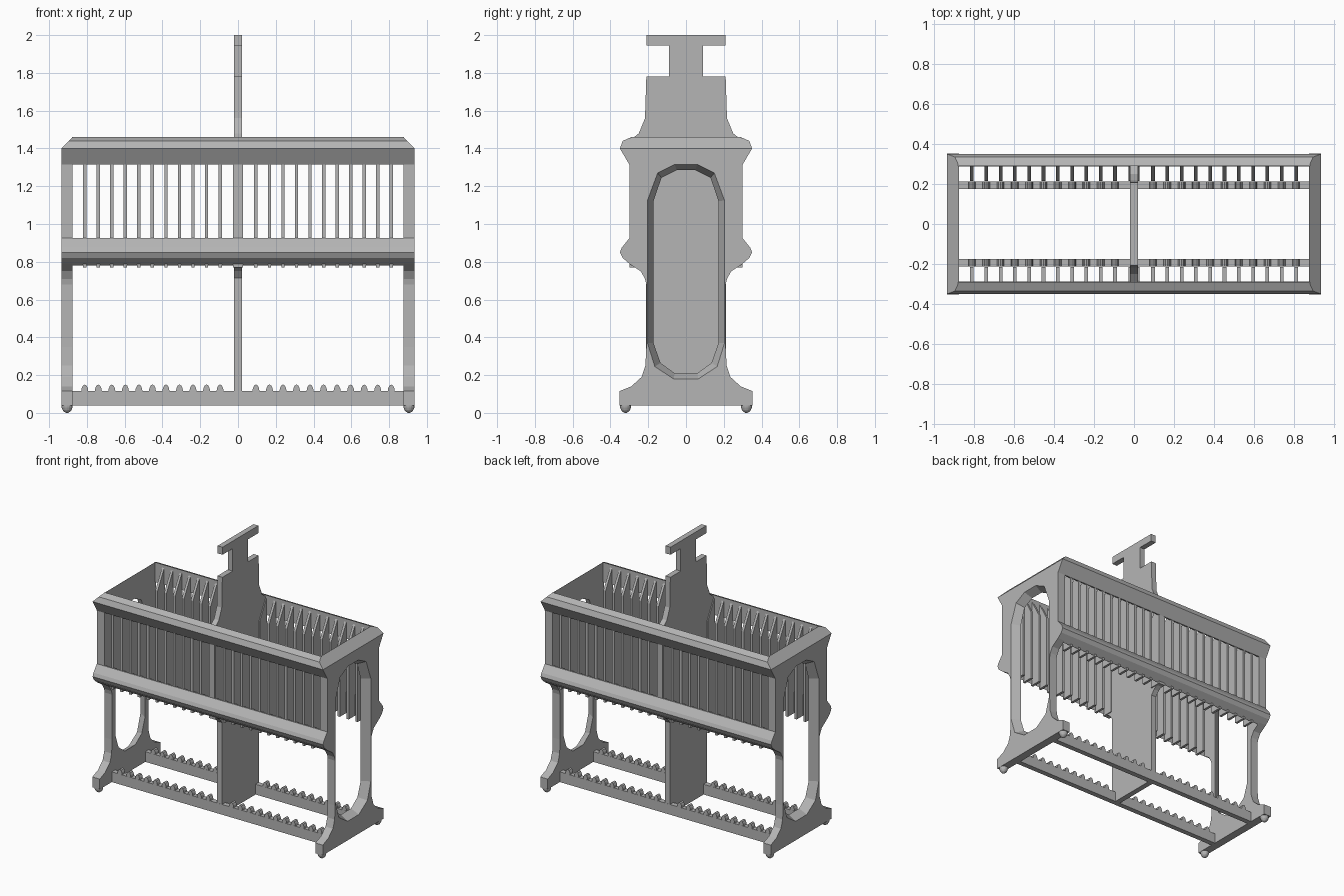
import bpy, bmesh, math

cube = bpy.data.objects.get("Cube")
if cube:
    bpy.data.objects.remove(cube, do_unlink=True)

grey = bpy.data.materials.new("plain_grey")
grey.use_nodes = True
grey.diffuse_color = (0.46, 0.46, 0.46, 1)
grey.node_tree.nodes["Principled BSDF"].inputs["Base Color"].default_value = grey.diffuse_color


def finish(name, bm):
    bmesh.ops.recalc_face_normals(bm, faces=bm.faces)
    mesh = bpy.data.meshes.new(name)
    bm.to_mesh(mesh)
    bm.free()
    mesh.materials.append(grey)
    obj = bpy.data.objects.new(name, mesh)
    bpy.context.collection.objects.link(obj)
    return obj


def loft(bm, sections):
    """Closed solid through sections of equal point count."""
    rings = [[bm.verts.new(p) for p in s] for s in sections]
    for a, b in zip(rings, rings[1:]):
        for i in range(len(a)):
            j = (i + 1) % len(a)
            bm.faces.new((a[i], a[j], b[j], b[i]))
    bm.faces.new(rings[0])
    bm.faces.new(rings[-1])


def add_prism(bm, outline, x0, x1):
    loft(bm, [[(x, y, z) for y, z in outline] for x in (x0, x1)])


def prism(name, outline, x0, x1):
    bm = bmesh.new()
    add_prism(bm, outline, x0, x1)
    return finish(name, bm)


def both(half):
    """Mirror a half outline, listed bottom to top, across y = 0."""
    return half + [(-y, z) for y, z in reversed(half)]


def flip(outline, s):
    return [(y * s, z) for y, z in outline]


W, IN = 0.935, 0.875
SLOPE = 1.40

# Shared profiles in the y-z plane
mid_bulge = [(0.30, 0.79), (0.335, 0.82), (0.35, 0.85), (0.34, 0.875), (0.30, 0.925)]
lip = [(0.35, SLOPE), (0.335, 1.44), (0.29, 1.46)]
end_half = [(0.353, 0.04), (0.353, 0.115), (0.29, 0.14), (0.235, 0.19), (0.215, 0.25),
            (0.21, 0.35), (0.21, 0.68), (0.217, 0.71), (0.24, 0.75)] + mid_bulge + [
            (0.30, 1.315), (0.35, SLOPE)]
hole_big = [(0.065, 0.18), (0.165, 0.245), (0.204, 0.37), (0.204, 1.125), (0.15, 1.27), (0.06, 1.315)]
hole_small = [(0.06, 0.21), (0.135, 0.265), (0.172, 0.37), (0.172, 1.12), (0.13, 1.245), (0.05, 1.285)]

for side, s in (("left", 1), ("right", -1)):
    # End panel with a tapered window
    panel = prism(side + "_end_panel", both(end_half), s * IN, s * W)
    bm = bmesh.new()
    step = 0.001
    loft(bm, [[(s * x, y, z) for y, z in both(h)]
              for x, h in ((IN - step, hole_small), (IN + step, hole_small),
                           (W, hole_big), (W + step, hole_big))])
    cutter = finish(side + "_window_cutter", bm)
    cutter.hide_render = True
    cut = panel.modifiers.new("window", "BOOLEAN")
    cut.operation = "DIFFERENCE"
    cut.solver = "EXACT"
    cut.object = cutter
    bpy.context.view_layer.objects.active = panel
    bpy.ops.object.modifier_apply(modifier=cut.name)
    bpy.data.objects.remove(cutter, do_unlink=True)

    # Sloping cap along the panel top
    bm = bmesh.new()
    cap = both(lip)
    loft(bm, [[(s * IN, y, z) for y, z in cap],
              [(s * (W - 0.98 * (z - SLOPE)), y, z) for y, z in cap]])
    finish(side + "_end_cap", bm)

    # Rounded feet
    for where, t in (("back", 1), ("front", -1)):
        bm = bmesh.new()
        rings = []
        for k in range(5):
            a = k * math.pi / 10
            r, z = 0.03 * math.cos(a), 0.04 - 0.04 * math.sin(a)
            rings.append([(s * 0.905 + r * math.cos(i * math.pi / 8),
                           t * 0.32 + r * math.sin(i * math.pi / 8), z) for i in range(16)])
        loft(bm, [[(x, y, 0.05) for x, y, z in rings[0]]] + rings +
             [[(s * 0.905 + 0.005 * math.cos(i * math.pi / 8),
                t * 0.32 + 0.005 * math.sin(i * math.pi / 8), 0) for i in range(16)]])
        finish(f"{side}_{where}_foot", bm)

# Centre divider with its T-shaped handle
divider = [(0.212, 0.04), (0.212, 0.715), (0.24, 0.75), (0.30, 0.79), (0.30, 1.44), (0.25, 1.48),
           (0.217, 1.56), (0.21, 1.78), (0.09, 1.78), (0.09, 1.945), (0.208, 1.945), (0.208, 2.0)]
prism("centre_divider_and_handle", both(divider), -0.02, 0.02)

pitch = 0.0716
stations = [s * (0.095 + i * pitch) for s in (-1, 1) for i in range(11)]
slat = [(0.298, 0.77), (0.298, 1.40), (0.292, 1.44), (0.215, 1.30), (0.215, 0.77)]
top_rail = [(0.29, 1.315), (0.30, 1.315)] + lip
mid_rail = [(0.288, 0.78)] + mid_bulge + [(0.288, 0.925)]
base_rail = [(0.175, 0.04), (0.213, 0.04), (0.213, 0.115), (0.175, 0.115)]

for where, t in (("back", 1), ("front", -1)):
    # Long rails
    for name, outline in (("top_rail", top_rail), ("middle_rail", mid_rail), ("base_rail", base_rail)):
        prism(f"{where}_{name}", flip(outline, t), -IN - 0.005, IN + 0.005)

    # Upright slats
    bm = bmesh.new()
    for x in stations:
        add_prism(bm, flip(slat, t), x - 0.009, x + 0.009)
    add_prism(bm, flip(slat, t), -0.027, 0.027)
    finish(where + "_slats", bm)

    # Arched teeth on the base rail
    bm = bmesh.new()
    for x in stations + [0]:
        arch = [(x + 0.019 * math.cos(a), 0.11 + 0.04 * math.sin(a))
                for a in (i * math.pi / 6 for i in range(7))]
        loft(bm, [[(px, t * y, z) for px, z in arch] for y in (0.176, 0.212)])
    finish(where + "_base_teeth", bm)
